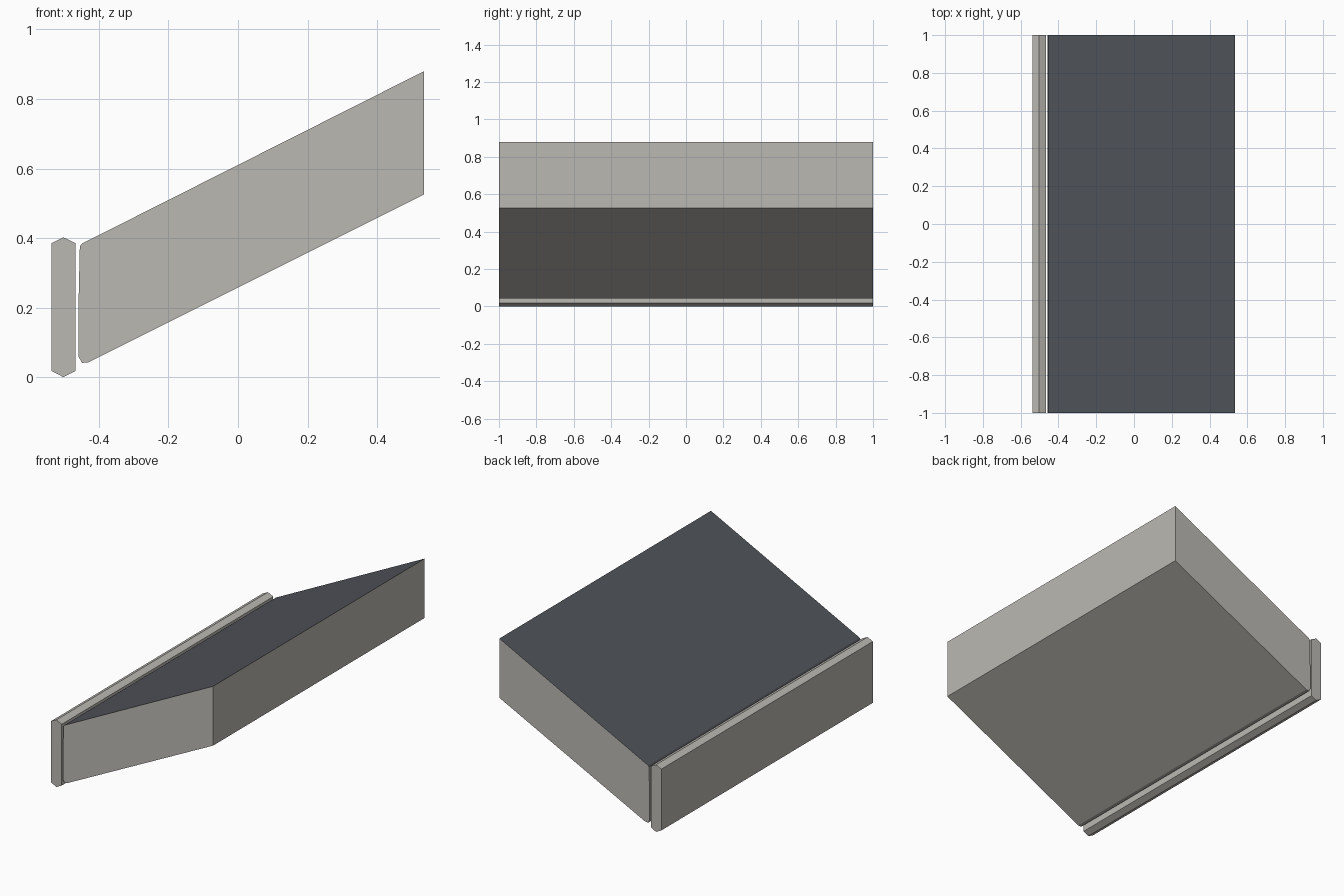
import bpy

cube = bpy.data.objects.get("Cube")
if cube:
    bpy.data.objects.remove(cube, do_unlink=True)


def make_material(name, colour):
    mat = bpy.data.materials.new(name)
    mat.use_nodes = True
    mat.diffuse_color = (*colour, 1)
    mat.node_tree.nodes["Principled BSDF"].inputs["Base Color"].default_value = (*colour, 1)
    return mat


stone = make_material("warm_grey", (0.50, 0.485, 0.45))
slate = make_material("dark_slate", (0.08, 0.087, 0.10))


def extrude_profile(name, profile, materials):
    """Extrude a counter-clockwise x-z profile along the full depth."""
    n = len(profile)
    verts = [(x, y, z) for y in (-1, 1) for x, z in profile]
    faces = [list(range(n)), list(range(2 * n - 1, n - 1, -1))]
    for i in range(n):
        j = (i + 1) % n
        faces.append([i, i + n, j + n, j])
    mesh = bpy.data.meshes.new(name)
    mesh.from_pydata(verts, [], faces)
    mesh.update()
    for mat in materials:
        mesh.materials.append(mat)
    obj = bpy.data.objects.new(name, mesh)
    bpy.context.collection.objects.link(obj)
    return obj


# Upright edge board with ridged top and bottom
extrude_profile("edge_board", [
    (-0.502, 0), (-0.467, 0.018), (-0.467, 0.385),
    (-0.502, 0.402), (-0.537, 0.385), (-0.537, 0.018)], [stone])

# Sloping slab with a slightly rounded lower edge
slab = extrude_profile("sloping_slab", [
    (-0.449, 0.041), (-0.429, 0.043), (0.535, 0.525), (0.535, 0.88),
    (-0.449, 0.384), (-0.455, 0.376), (-0.459, 0.2), (-0.459, 0.06)],
    [stone, slate])

# Dark covering on the upward faces
for face in slab.data.polygons:
    face.material_index = 1 if face.normal.z > 0.5 else 0
